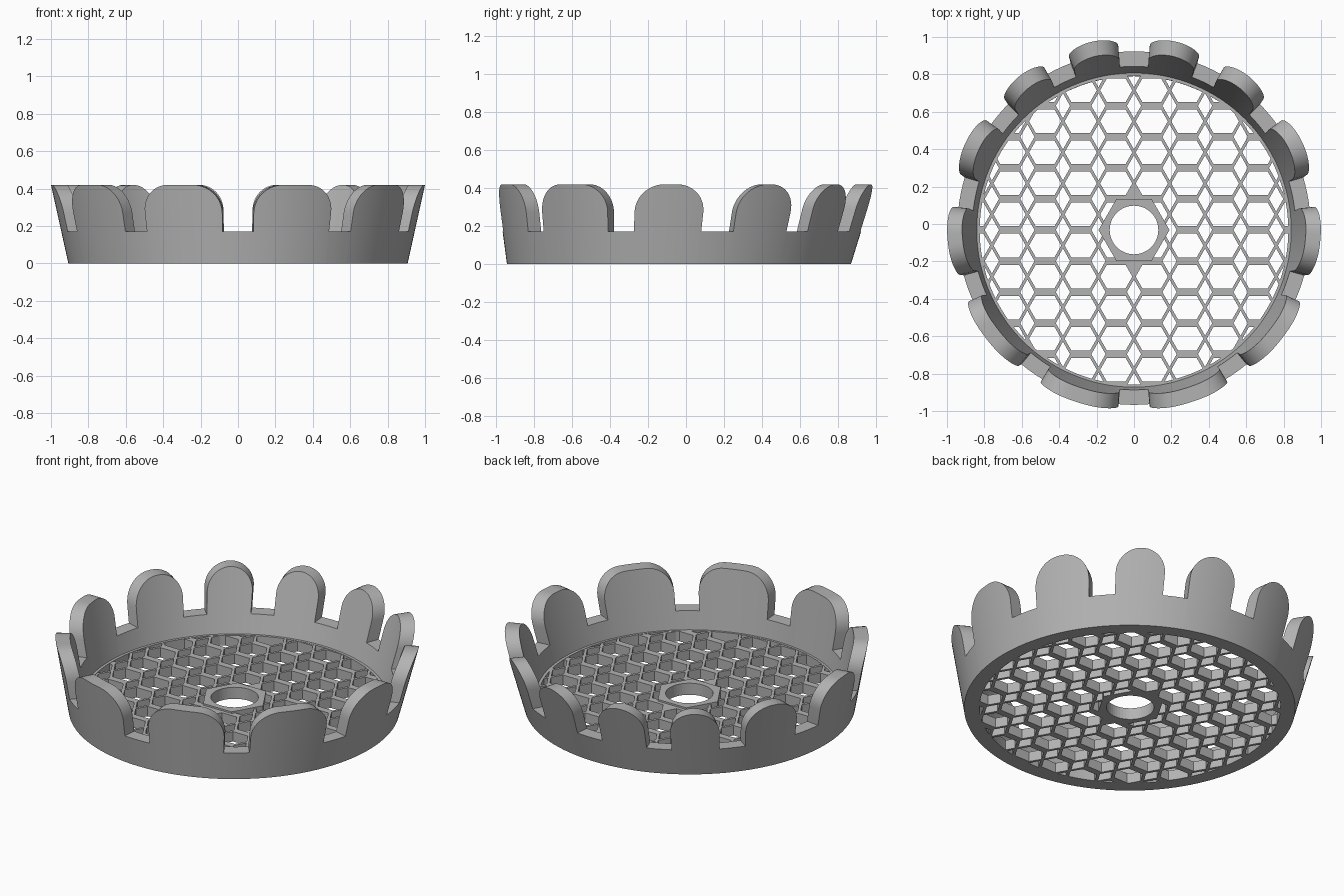
import bpy
import bmesh
from math import pi, radians, sin, cos, sqrt

if "Cube" in bpy.data.objects:
    bpy.data.objects.remove(bpy.data.objects["Cube"], do_unlink=True)

GREY = (0.45, 0.45, 0.45, 1)
material = bpy.data.materials.new("plain grey")
material.use_nodes = True
material.diffuse_color = GREY
material.node_tree.nodes["Principled BSDF"].inputs["Base Color"].default_value = GREY

RIM_Z, TOP_Z, WALL = 0.17, 0.42, 0.08
CENTRE_Y = -0.034


def finish(bm, name, smooth=True):
    bmesh.ops.recalc_face_normals(bm, faces=bm.faces)
    mesh = bpy.data.meshes.new(name)
    bm.to_mesh(mesh)
    bm.free()
    obj = bpy.data.objects.new(name, mesh)
    bpy.context.collection.objects.link(obj)
    mesh.materials.append(material)
    if smooth:
        bpy.ops.object.select_all(action="DESELECT")
        obj.select_set(True)
        bpy.context.view_layer.objects.active = obj
        bpy.ops.object.shade_smooth_by_angle(angle=radians(30))
    return obj


def add_prism(bm, points, z0, z1):
    low = [bm.verts.new((x, y, z0)) for x, y in points]
    high = [bm.verts.new((x, y, z1)) for x, y in points]
    bm.faces.new(low[::-1])
    bm.faces.new(high)
    for i in range(len(points)):
        j = (i + 1) % len(points)
        bm.faces.new((low[i], low[j], high[j], high[i]))


def circle(radius, sides, y=CENTRE_Y):
    return [(radius * cos(2 * pi * i / sides), y + radius * sin(2 * pi * i / sides))
            for i in range(sides)]


def cut(obj, cutter):
    mod = obj.modifiers.new("cut", "BOOLEAN")
    mod.operation = "DIFFERENCE"
    mod.solver = "EXACT"
    mod.object = cutter
    cutter.hide_render = True
    cutter.hide_viewport = True
    cutter.display_type = "WIRE"


# Flared wall: a leaning cone whose top edge follows rounded teeth
def wall_point(angle, z, inset):
    t = z / TOP_Z
    radius = 0.907 + 0.093 * t - inset
    return radius * cos(angle), -0.037 * (1 - t) + radius * sin(angle), z


def tooth_profile(start, end, steps=24):
    width = radians(end - start) * 0.95
    corner = min(0.15, width / 2)
    for k in range(steps + 1):
        u = (1 - cos(pi * k / steps)) / 2
        d = min(min(u, 1 - u) * width, corner)
        height = TOP_Z - corner + sqrt(max(0, corner ** 2 - (corner - d) ** 2))
        yield radians(start + (end - start) * u), height


def gap_profile(start, end, steps=4):
    for k in range(steps + 1):
        yield radians(start + (end - start) * k / steps), RIM_Z


teeth = [(-85, -59), (-50.4, -24.4), (-15.5, 6.2), (16.7, 35.7), (44.5, 60.5), (69, 85)]
half = []
previous = -90
for start, end in teeth:
    half += list(gap_profile(previous, start))
    half += list(tooth_profile(start, end))
    previous = end
half += list(gap_profile(previous, 90))
columns = half + [(pi - a, h) for a, h in reversed(half)][1:-1]

bm = bmesh.new()
rings = [[bm.verts.new(wall_point(a, z, inset))
          for z, inset in ((0, 0), (h, 0), (h, WALL), (0, WALL))] for a, h in columns]
for i, ring in enumerate(rings):
    j = (i + 1) % len(rings)
    after = rings[j]
    step = abs(columns[i][0] - columns[j][0]) < 1e-6
    for k in ([1] if step else range(4)):
        m = (k + 1) % 4
        bm.faces.new((ring[k], after[k], after[m], ring[m]))
bmesh.ops.remove_doubles(bm, verts=bm.verts, dist=1e-6)
finish(bm, "toothed_wall")

# Narrow rim joining the grid to the wall
bm = bmesh.new()
outer, inner = circle(0.841, 128), circle(0.825, 128)
loops = [[bm.verts.new((x, y, z)) for x, y in pts]
         for pts, z in ((outer, 0), (outer, 0.062), (inner, 0.062), (inner, 0))]
for k in range(4):
    a, b = loops[k], loops[(k + 1) % 4]
    for i in range(128):
        j = (i + 1) % 128
        bm.faces.new((a[i], a[j], b[j], b[i]))
finish(bm, "grid_rim")

# Grid plate, pierced by hexagons and the diamonds between them
bm = bmesh.new()
add_prism(bm, circle(0.833, 96), 0, 0.06)
grid = finish(bm, "grid_plate", smooth=False)

PITCH, ROW = 0.19, 0.166
hexagon = [(0.086, 0), (0.05, 0.063), (-0.05, 0.063), (-0.086, 0), (-0.05, -0.063), (0.05, -0.063)]
diamond = [(0.038, 0), (0, 0.067), (-0.038, 0), (0, -0.067)]
HUB_Y = -0.032
bm = bmesh.new()
for i in range(-5, 6):
    for j in range(-6, 7):
        for shape, shift in ((hexagon, 0.5), (diamond, 0)):
            x, y = (i + shift) * PITCH, (j + shift) * ROW
            solid = shape is diamond and i == 0 and abs(j) <= 1
            if not solid and sqrt(x * x + y * y) < 0.92:
                add_prism(bm, [(x + px, HUB_Y + y + py) for px, py in shape], -0.1, 0.2)
cut(grid, finish(bm, "grid_hole_cutter", smooth=False))

# Hexagonal hub with a round centre hole
bm = bmesh.new()
add_prism(bm, circle(0.19, 6, HUB_Y), 0, 0.07)
hub = finish(bm, "centre_hub", smooth=False)

bm = bmesh.new()
add_prism(bm, circle(0.13, 48, HUB_Y), -0.2, 0.3)
hole = finish(bm, "centre_hole_cutter", smooth=False)
cut(grid, hole)
cut(hub, hole)
